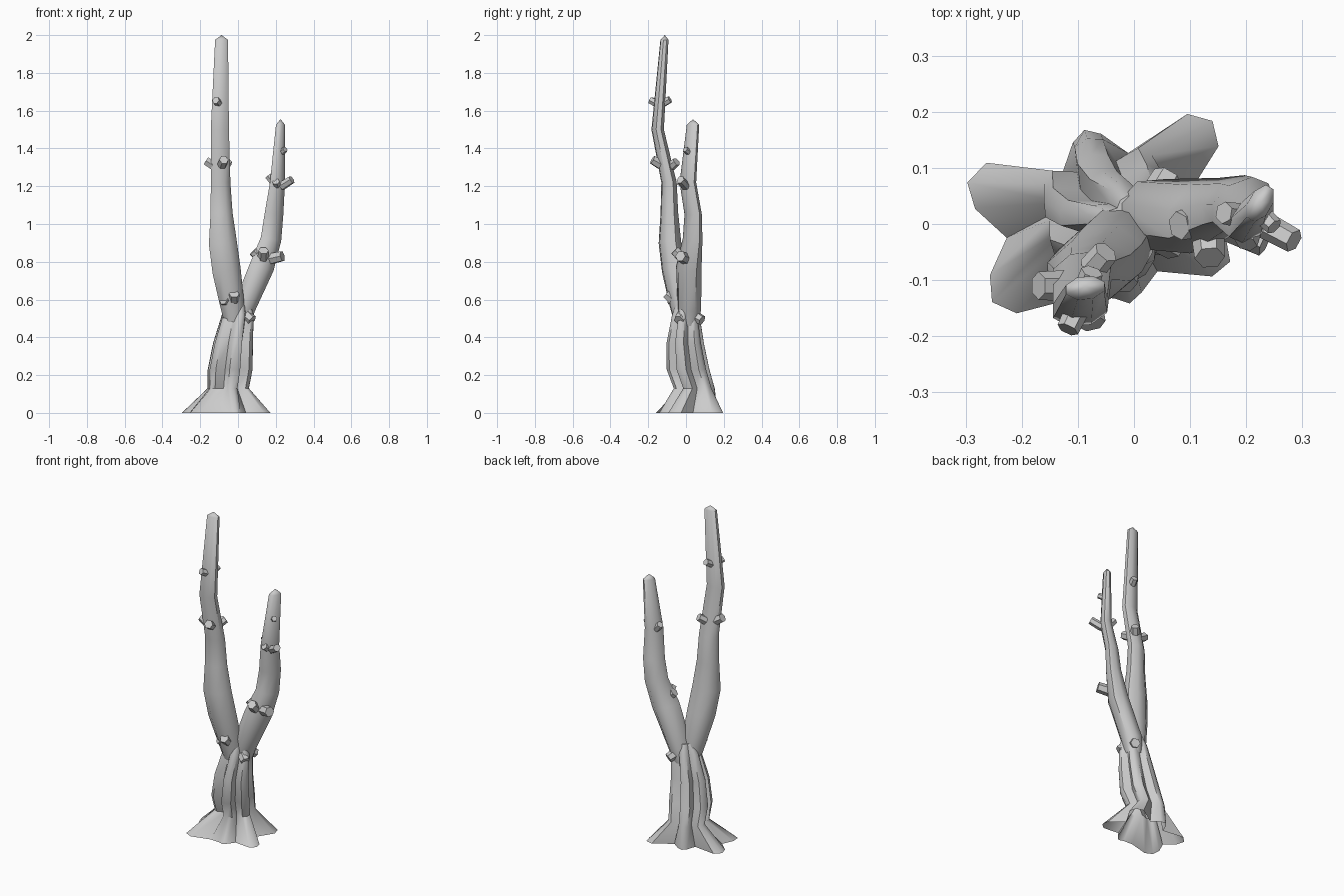
import bpy, bmesh, math
from mathutils import Vector

if "Cube" in bpy.data.objects:
    bpy.data.objects.remove(bpy.data.objects["Cube"])


def loft(name, rings, tip=None, smooth=50):
    """Skin a stack of rings, open below; close the top with a low point or a flat cap."""
    bm = bmesh.new()
    loops = [[bm.verts.new(p) for p in ring] for ring in rings]
    n = len(loops[0])
    for a, b in zip(loops, loops[1:]):
        for i in range(n):
            j = (i + 1) % n
            bm.faces.new((a[i], a[j], b[j], b[i]))
    if tip:
        t = bm.verts.new(tip)
        for i in range(n):
            bm.faces.new((loops[-1][i], loops[-1][(i + 1) % n], t))
    else:
        bm.faces.new(loops[-1])
    me = bpy.data.meshes.new(name)
    bm.to_mesh(me)
    bm.free()
    ob = bpy.data.objects.new(name, me)
    bpy.context.collection.objects.link(ob)
    bpy.ops.object.select_all(action='DESELECT')
    ob.select_set(True)
    bpy.context.view_layer.objects.active = ob
    bpy.ops.object.shade_smooth_by_angle(angle=math.radians(smooth))
    return ob


# Trunk: six roots (angle, reach, radius of the web after it), fading into ridges
CX, CY = -0.04, 0.01
ROOTS = [(-20, .225, .13), (44, .25, .12), (107, .165, .12),
         (166, .265, .19), (215, .26, .15), (282, .155, .125)]


def trunk_ring(z, cx=CX, cy=CY, rx=None, ry=None, valley=.72):
    """Lobed ring; without radii it is the wide root outline on the ground."""
    pts = []
    for k, (ang, reach, web) in enumerate(ROOTS):
        gap = (ang + ROOTS[(k + 1) % 6][0] + (360 if k == 5 else 0)) / 2
        for da, f in ((-10, .92), (0, 1), (10, .92), (None, 0)):
            t = math.radians(gap if da is None else ang + da * (1.4 if rx else 1))
            if rx:
                r = valley if da is None else (.95 + .05 * (da == 0))
                x, y = r * rx * math.cos(t), r * ry * math.sin(t)
            else:
                r = web if da is None else reach * f
                x, y = r * math.cos(t), r * math.sin(t)
            pts.append((cx + x, cy + y, z))
    return pts


loft("trunk", [trunk_ring(0),
               trunk_ring(.13, -.05, .045, .114, .112, .62),
               trunk_ring(.23, -.04, .012, .124, .117, .62),
               trunk_ring(.37, -.025, -.003, .11, .102, .63),
               trunk_ring(.52, 0, 0, .088, .075, .7),
               trunk_ring(.58, .005, .0, .06, .052, .8)])


# Limbs: eight-sided tapered sweeps (x, y, z, half width, half depth, tilt);
# skew gradually stretches the section along the diagonal
def limb(name, path, tip, skew):
    rings = []
    for x, y, z, rx, ry, s in path:
        k = skew * min(1, max(.2, (z - .5) / .5))
        angles = [math.tau * (i + .5) / 8 for i in range(8)]
        rings.append([(x + rx * math.cos(a), y + ry * math.sin(a + k),
                       z + s * rx * math.cos(a)) for a in angles])
    loft(name, rings, tip)


limb("tall_limb", [(-.022, -.02, .48, .055, .045, 0), (-.03, -.03, .57, .068, .06, .2),
                   (-.06, -.065, .75, .08, .065, .2), (-.08, -.085, .9, .08, .062, .1),
                   (-.087, -.088, 1.06, .063, .048, 0), (-.092, -.09, 1.22, .056, .042, 0),
                   (-.096, -.15, 1.5, .052, .034, 0), (-.087, -.114, 1.975, .037, .022, 0)],
     (-.087, -.112, 2.0), .15)
limb("short_limb", [(.015, .015, .46, .05, .05, 0), (.03, .018, .55, .064, .065, -.2),
                    (.125, .015, .77, .068, .068, -.3), (.175, .035, .92, .058, .052, -.2),
                    (.19, .038, 1.05, .054, .046, 0), (.209, .01, 1.22, .043, .044, 0),
                    (.225, .037, 1.525, .026, .033, 0)], (.225, .037, 1.555), .45)


# Broken twig stubs: six-sided pegs from inside the limb outwards
def stub(start, end, r):
    s, e = Vector(start), Vector(end)
    q = (e - s).to_track_quat('Z', 'Y')
    hexa = [q @ Vector((r * math.cos(i * math.pi / 3), r * math.sin(i * math.pi / 3), 0))
            for i in range(6)]
    loft("twig_stub", [[s + h * 1.1 for h in hexa], [e + h for h in hexa]], smooth=35)


for start, end, r in [
        ((-.1, -.15, 1.637), (-.118, -.188, 1.655), .02),
        ((-.087, -.12, 1.64), (-.075, -.085, 1.66), .02),
        ((-.125, -.11, 1.306), (-.17, -.11, 1.335), .025),
        ((-.085, -.135, 1.315), (-.075, -.178, 1.34), .025),
        ((-.075, -.08, 1.305), (-.05, -.05, 1.33), .023),
        ((-.02, -.06, .59), (-.02, -.105, .63), .027),
        ((-.05, -.05, .583), (-.075, -.08, .6), .028),
        ((.045, -.02, .515), (.075, -.038, .49), .028),
        ((.04, .05, .51), (.06, .085, .49), .027),
        ((.132, -.02, .82), (.135, -.06, .86), .027),
        ((.12, .005, .815), (.08, -.003, .855), .026),
        ((.17, .0, .815), (.235, -.03, .83), .029),
        ((.23, .0, 1.2), (.285, -.03, 1.235), .022),
        ((.19, .015, 1.22), (.16, .02, 1.255), .02),
        ((.206, -.01, 1.205), (.2, -.035, 1.225), .02),
        ((.23, .015, 1.38), (.25, -.005, 1.395), .016)]:
    stub(start, end, r)
